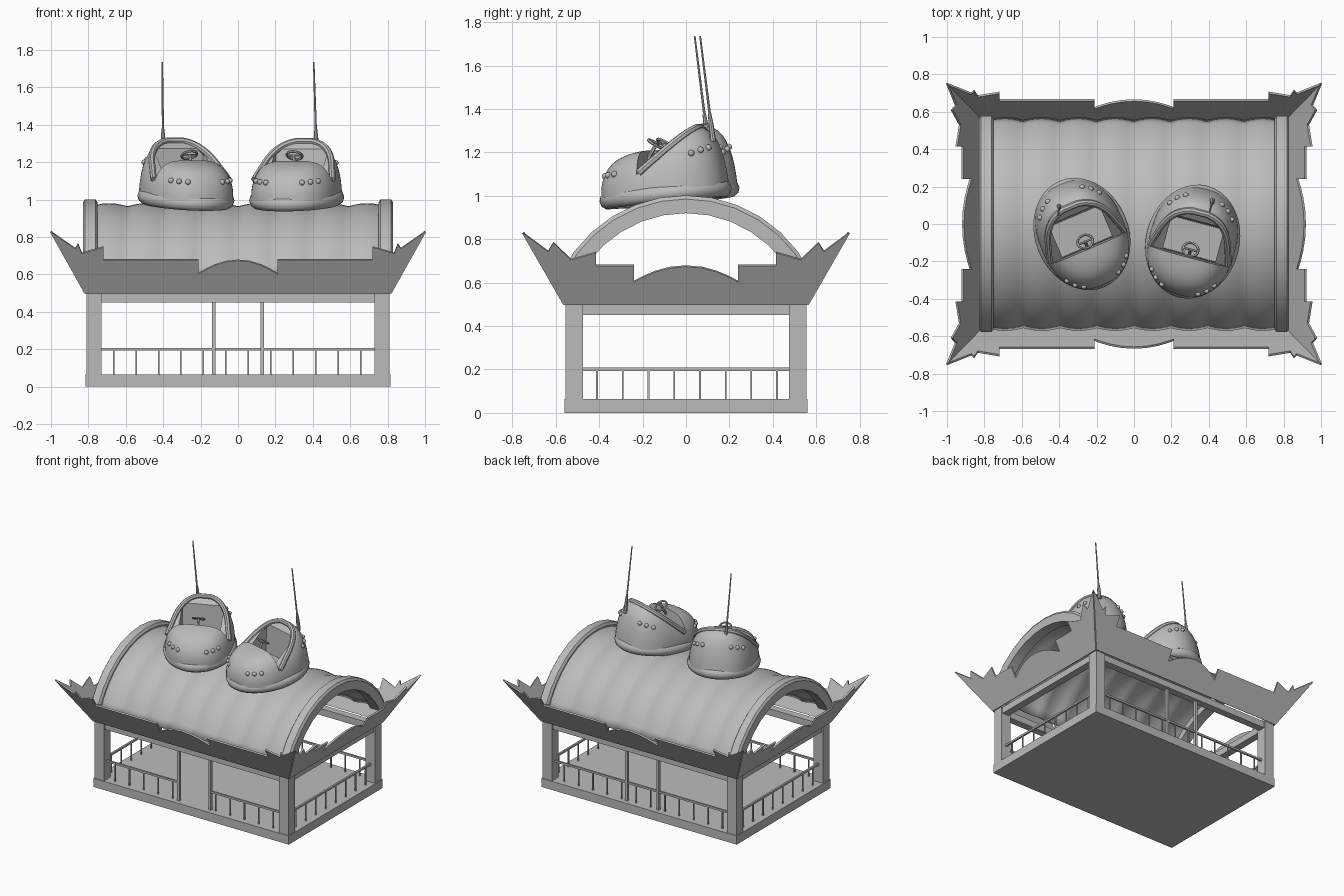
import bpy, bmesh, math
from math import sin, cos, pi, radians, sqrt
from mathutils import Vector

old = bpy.data.objects.get("Cube")
if old:
    bpy.data.objects.remove(old, do_unlink=True)

grey = bpy.data.materials.new("plain grey")
grey.use_nodes = True
grey.diffuse_color = (0.5, 0.5, 0.5, 1)
grey.node_tree.nodes["Principled BSDF"].inputs["Base Color"].default_value = (0.5, 0.5, 0.5, 1)


def finish(name, bm, smooth=None):
    bmesh.ops.recalc_face_normals(bm, faces=bm.faces)
    mesh = bpy.data.meshes.new(name)
    bm.to_mesh(mesh)
    bm.free()
    mesh.materials.append(grey)
    ob = bpy.data.objects.new(name, mesh)
    bpy.context.collection.objects.link(ob)
    if smooth:
        bpy.ops.object.select_all(action='DESELECT')
        ob.select_set(True)
        bpy.context.view_layer.objects.active = ob
        bpy.ops.object.shade_smooth_by_angle(angle=radians(smooth))
    return ob


def box(name, x0, x1, y0, y1, z0, z1):
    bm = bmesh.new()
    bmesh.ops.create_cube(bm, size=1)
    for v in bm.verts:
        v.co = ((x0 + x1) / 2 + v.co.x * (x1 - x0),
                (y0 + y1) / 2 + v.co.y * (y1 - y0),
                (z0 + z1) / 2 + v.co.z * (z1 - z0))
    return finish(name, bm)


def loft(name, rings, ring_closed=True, loop=False, caps=False, smooth=None):
    bm = bmesh.new()
    rows = [[bm.verts.new(p) for p in ring] for ring in rings]
    n = len(rows[0])
    pairs = list(zip(rows, rows[1:])) + ([(rows[-1], rows[0])] if loop else [])
    for a, b in pairs:
        for i in range(n if ring_closed else n - 1):
            j = (i + 1) % n
            bm.faces.new((a[i], a[j], b[j], b[i]))
    if caps:
        bm.faces.new(rows[0])
        bm.faces.new(rows[-1])
    return finish(name, bm, smooth)


def tube(name, points, radii, sides=8):
    pts = [Vector(p) for p in points]
    rings = []
    for i, p in enumerate(pts):
        d = (pts[min(i + 1, len(pts) - 1)] - pts[max(i - 1, 0)]).normalized()
        u = d.orthogonal().normalized() if i == 0 else (u - d * u.dot(d)).normalized()
        w = d.cross(u)
        r = radii[i] if isinstance(radii, list) else radii
        rings.append([p + r * (u * cos(2 * pi * k / sides) + w * sin(2 * pi * k / sides))
                      for k in range(sides)])
    return loft(name, rings, caps=True, smooth=40)


def prism(name, outline, half_width):
    rings = [[(x, y, z) for y, z in outline] for x in (-half_width, half_width)]
    return loft(name, rings, caps=True)


# Platform, corner posts, beams and door posts
box("platform", -0.815, 0.815, -0.56, 0.56, 0, 0.065)
for sx in (-1, 1):
    for sy in (-1, 1):
        box("corner_post", sx * 0.81, sx * 0.73, sy * 0.555, sy * 0.475, 0.065, 0.5)
        box("door_post", sx * 0.14, sx * 0.12, sy * 0.525, sy * 0.505, 0.065, 0.46)
    box("side_beam", sx * 0.80, sx * 0.745, -0.475, 0.475, 0.45, 0.5)
    box("long_beam", -0.73, 0.73, sx * 0.545, sx * 0.49, 0.45, 0.5)


# Railings
def picket(x, y):
    box("railing_picket", x - 0.004, x + 0.004, y - 0.004, y + 0.004, 0.065, 0.2)


for s in (-1, 1):
    box("side_rail", s * 0.77 - 0.007, s * 0.77 + 0.007, -0.475, 0.475, 0.194, 0.208)
    for i in range(8):
        picket(s * 0.77, -0.41 + i * 0.1185)
    for i in range(12):
        x = -0.665 + i * 0.12
        if s > 0 or abs(x) > 0.13:
            picket(x, s * 0.515)
    box("front_rail", s * 0.73, s * 0.13, -0.522, -0.508, 0.194, 0.208)
box("back_rail", -0.73, 0.73, 0.508, 0.522, 0.194, 0.208)


# Flared fascia boards with spiked corners and an arched centre
def fascia(name, bottom, steps, arc_half, along_x, side):
    arc = [(arc_half * cos(pi * i / 10), 0.605 + 0.072 * (1 - cos(pi * i / 10) ** 2))
           for i in range(11)]
    right = [(bottom, 0.5)] + steps
    outline = right + arc + [(-u, z) for u, z in reversed(right)]
    bm = bmesh.new()
    verts = []
    for u, z in outline:
        if along_x:
            p = (u, side * (0.56 + 0.575 * (z - 0.5)), z)
        else:
            p = (side * (0.815 + 0.56 * (z - 0.5)), u, z)
        verts.append(bm.verts.new(p))
    bm.faces.new(verts)
    ob = finish(name, bm)
    mod = ob.modifiers.new("thickness", 'SOLIDIFY')
    mod.thickness = 0.012
    mod.offset = 0


long_steps = [(1.0, 0.83), (0.87, 0.74), (0.855, 0.765), (0.835, 0.715),
              (0.72, 0.748), (0.72, 0.68), (0.21, 0.68)]
short_steps = [(0.75, 0.83), (0.635, 0.745), (0.61, 0.785), (0.53, 0.707),
               (0.415, 0.74), (0.415, 0.68), (0.24, 0.68)]
for s in (-1, 1):
    fascia("long_fascia", 0.815, long_steps, 0.21, True, s)
    fascia("side_fascia", 0.56, short_steps, 0.24, False, s)

# Scalloped barrel roof
rings = []
for i in range(49):
    r = 0.6 + 0.016 * abs(sin(pi * i / 6))
    rings.append([(-0.788 + i * 0.197 / 6, r * sin(a), 0.36 + r * cos(a))
                  for a in (radians(-67 + 134 * k / 24) for k in range(25))])
roof = loft("barrel_roof", rings, ring_closed=False, smooth=30)
mod = roof.modifiers.new("thickness", 'SOLIDIFY')
mod.thickness = 0.01
mod.offset = 0

# Rounded arches closing the roof ends
section = [(-0.04, 0.56), (0.04, 0.56), (0.04, 0.625), (0.028, 0.642),
           (-0.028, 0.642), (-0.04, 0.625)]
for s in (-1, 1):
    rings = [[(s * 0.79 + x, r * sin(a), 0.36 + r * cos(a)) for x, r in section]
             for a in (radians(-64 + 128 * k / 12) for k in range(13))]
    loft("end_arch", rings, caps=True, smooth=20)


# Bumper car body shape
def crown(y):
    return 0.2 + (0.55 * y if y > 0 else 0.05 * y)


def shell_point(phi, t):
    f = max(cos(t), 0.0) ** 0.5
    c, s = cos(phi), sin(phi)
    x = 0.232 * f * math.copysign(abs(c) ** 0.85, c)
    y = 0.295 * f * math.copysign(abs(s) ** 0.85, s)
    return Vector((x, y, 0.055 + crown(y) * sin(t)))


def half_width(y, z):
    g = min(1.0, (z - 0.055) / crown(y))
    f = (1 - g * g) ** 0.25
    k = 1 - (abs(y) / (0.295 * f + 1e-6)) ** 2.35
    return 0.232 * f * k ** (1 / 2.35) if k > 0 else 0


def rim_height(y):
    return 0.14 + 0.73 * (y + 0.07)


def bumper_car(place, yaw):
    parts = []
    rings = [[shell_point(2 * pi * k / 40, t) for k in range(40)]
             for t in (pi / 2 * i / 12 * 0.995 for i in range(13))]
    body = loft("car_body", rings, caps=True, smooth=35)
    parts.append(body)
    # Cutters that open the cockpit
    wedge = prism("cockpit_wedge_cutter",
                  [(-0.07, 0.14), (0.28, rim_height(0.28)), (0.28, 0.7), (-0.05, 0.7)], 0.4)
    well = prism("cockpit_well_cutter",
                 [(-0.068, 0.085), (0.11, 0.085), (0.17, 0.5), (-0.04, 0.5)], 0.145)
    for cutter in (wedge, well):
        cutter.hide_render = True
        cutter.hide_viewport = True
        cutter.display_type = 'WIRE'
        mod = body.modifiers.new("cockpit", 'BOOLEAN')
        mod.operation = 'DIFFERENCE'
        mod.object = cutter
        mod.solver = 'EXACT'
        parts.append(cutter)
    # Rubber bumper ring
    rings = []
    for k in range(40):
        a = 2 * pi * k / 40
        rings.append([((0.212 + 0.038 * cos(b)) * cos(a), (0.272 + 0.038 * cos(b)) * sin(a),
                       0.04 + 0.04 * sin(b)) for b in (2 * pi * j / 10 for j in range(10))])
    parts.append(loft("bumper_ring", rings, loop=True, smooth=60))
    # Padded rim sweeping up around the seat back
    ys = [-0.06 + 0.002 * i for i in range(160)]
    ys = [y for y in ys if half_width(y, rim_height(y)) > 0.03]
    side = [(half_width(y, rim_height(y)), y, rim_height(y)) for y in ys[::8] + [ys[-1]]]
    parts.append(tube("seat_rim", side + [(-x, y, z) for x, y, z in reversed(side)], 0.018))
    # Steering wheel with column
    centre = Vector((0, -0.02, 0.275))
    tilt, up = Vector((0, 0.6, 0.8)), Vector((0, -0.8, 0.6))
    loop = [centre + 0.042 * (Vector((cos(a), 0, 0)) + up * sin(a))
            for a in (2 * pi * k / 16 for k in range(17))]
    parts.append(tube("steering_wheel", loop, 0.007, 6))
    parts.append(tube("steering_column", [centre, centre - tilt * 0.11], 0.009, 6))
    parts.append(tube("wheel_spoke", [loop[0], loop[8]], 0.006, 6))
    # Round lamps on nose and tail
    for end in (-90, 90):
        for d in (-50, -37, -24, 24, 37, 50):
            bm = bmesh.new()
            bmesh.ops.create_uvsphere(bm, u_segments=10, v_segments=6, radius=0.015)
            bmesh.ops.translate(bm, verts=bm.verts, vec=shell_point(radians(end + d), 0.55))
            parts.append(finish("lamp", bm, 60))
    for ob in parts:
        ob.location = place
        ob.rotation_euler = (radians(6), 0, radians(yaw))


bumper_car((-0.28, -0.05, 0.968), 23)
bumper_car((0.315, -0.09, 0.965), -15)

# Pole antennas with sockets
for foot, tip in (((-0.4, 0.1, 1.25), (-0.405, 0.04, 1.735)),
                  ((0.42, 0.125, 1.25), (0.405, 0.065, 1.735))):
    a, b = Vector(foot), Vector(tip)
    tube("antenna", [a, a.lerp(b, 0.15), a.lerp(b, 0.26), a.lerp(b, 0.27), b],
         [0.014, 0.012, 0.008, 0.006, 0.004])
